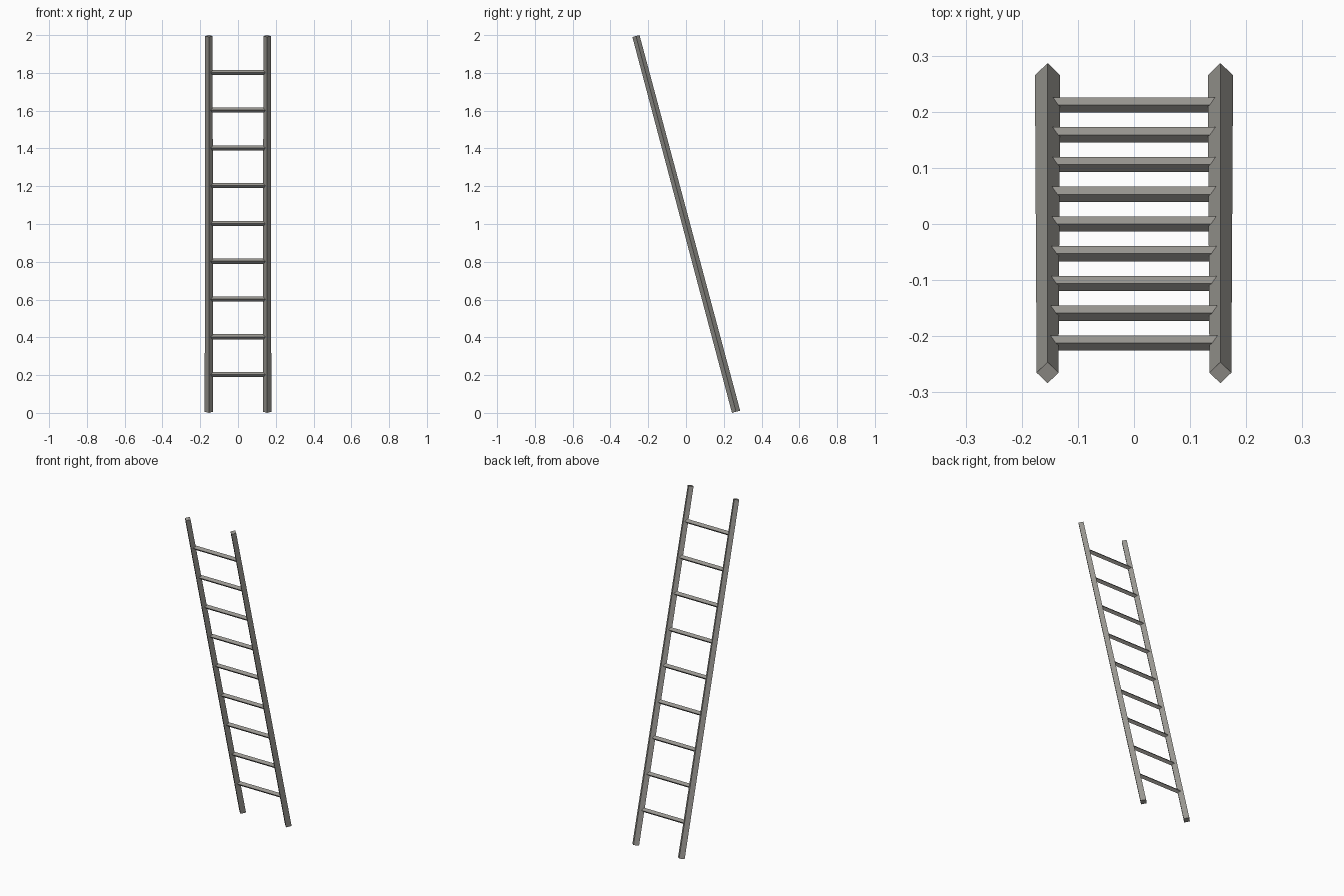
import bpy, bmesh, math
from mathutils import Vector

if "Cube" in bpy.data.objects:
    bpy.data.objects.remove(bpy.data.objects["Cube"])

wood = bpy.data.materials.new("weathered grey wood")
wood.diffuse_color = (0.32, 0.31, 0.285, 1)
wood.use_nodes = True
wood.node_tree.nodes["Principled BSDF"].inputs["Base Color"].default_value = wood.diffuse_color


def diamond_bar(name, start, end, r0, r1, side):
    """Four-sided bar from start to end, with corners along side and its normal."""
    a, b, s = Vector(start), Vector(end), Vector(side)
    n = (b - a).normalized().cross(s)
    bm = bmesh.new()
    rings = [[bm.verts.new(c + d * r) for d in (s, n, -s, -n)]
             for c, r in ((a, r0), (b, r1))]
    for i in range(4):
        j = (i + 1) % 4
        bm.faces.new((rings[0][i], rings[0][j], rings[1][j], rings[1][i]))
    for ring in rings:
        bm.faces.new(ring)
    bmesh.ops.recalc_face_normals(bm, faces=bm.faces)
    mesh = bpy.data.meshes.new(name)
    bm.to_mesh(mesh)
    bm.free()
    mesh.materials.append(wood)
    obj = bpy.data.objects.new(name, mesh)
    bpy.context.collection.objects.link(obj)


# Leaning rails, slightly thicker at the foot
for label, x in (("left", -0.154), ("right", 0.154)):
    diamond_bar(label + "_rail", (x, 0.265, 0.006), (x, -0.265, 1.995),
                0.0225, 0.0195, (1, 0, 0))

# Evenly spaced rungs, let into the rails
for i in range(9):
    z = 0.2 * (i + 1)
    y = 0.265 * (1 - z)
    diamond_bar("rung_%d" % (i + 1), (-0.15, y, z + 0.003), (0.15, y, z + 0.003),
                0.0135, 0.0135, (0, 1, 0))
